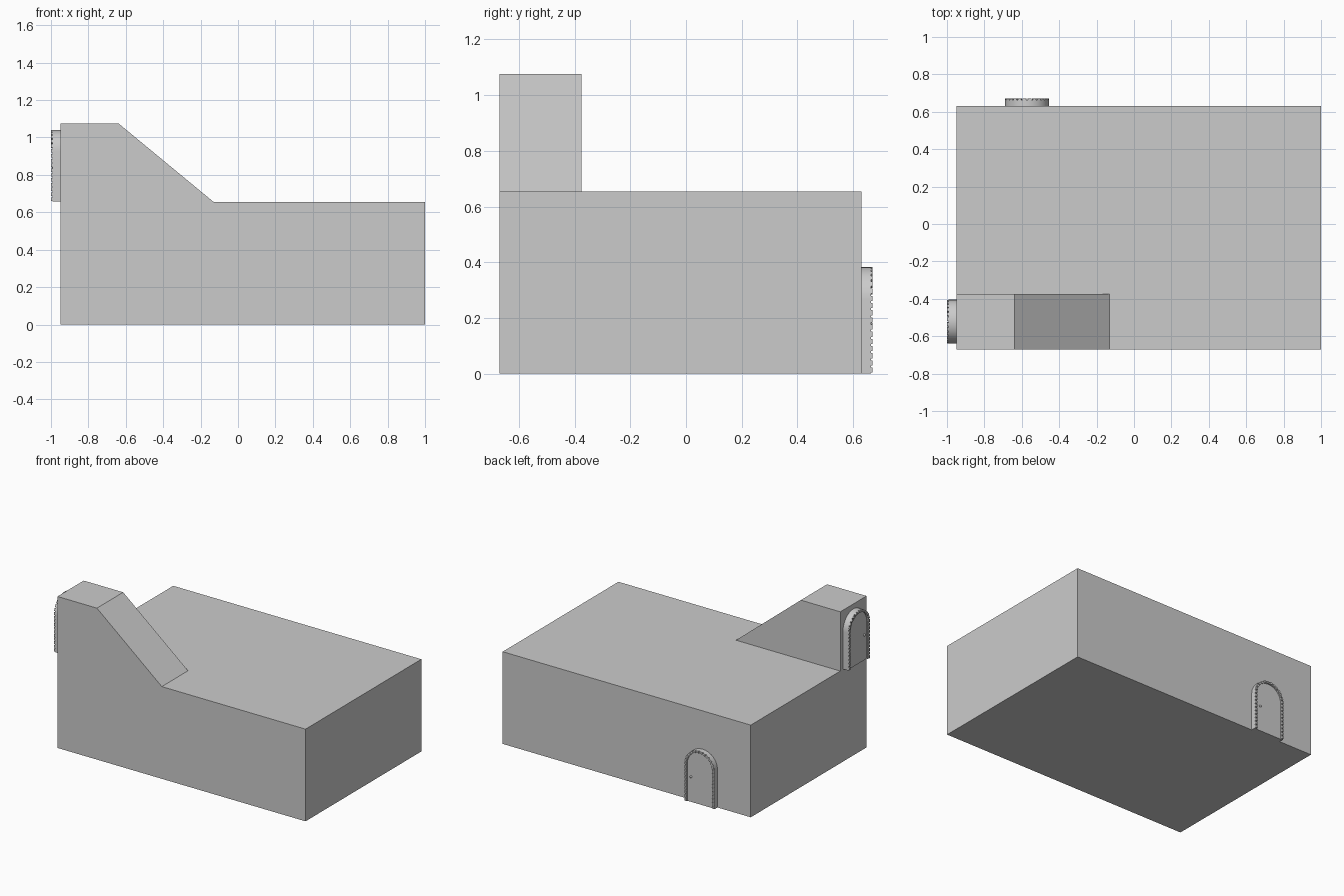
import bpy, bmesh, math
from mathutils import Vector, Matrix

if "Cube" in bpy.data.objects:
    bpy.data.objects.remove(bpy.data.objects["Cube"])


def finish(bm, name, smooth=False):
    bmesh.ops.recalc_face_normals(bm, faces=bm.faces)
    me = bpy.data.meshes.new(name)
    bm.to_mesh(me)
    bm.free()
    ob = bpy.data.objects.new(name, me)
    bpy.context.collection.objects.link(ob)
    if smooth:
        bpy.ops.object.select_all(action='DESELECT')
        bpy.context.view_layer.objects.active = ob
        ob.select_set(True)
        bpy.ops.object.shade_smooth_by_angle(angle=math.radians(35))
    return ob


# Building: low block with a ramped tower at its front left corner
L, R, F, M, B = -0.95, 1.0, -0.67, -0.375, 0.63
ROOF, TOP, RIDGE, FOOT = 0.655, 1.076, -0.64, -0.13
bm = bmesh.new()
coords = [(L, F, 0), (R, F, 0), (R, F, ROOF), (FOOT, F, ROOF), (RIDGE, F, TOP), (L, F, TOP),
          (FOOT, M, ROOF), (RIDGE, M, TOP), (L, M, TOP), (L, M, ROOF),
          (L, B, 0), (R, B, 0), (R, B, ROOF), (L, B, ROOF)]
v = [bm.verts.new(c) for c in coords]
for face in ((0, 1, 2, 3, 4, 5), (3, 4, 7, 6), (4, 5, 8, 7), (6, 7, 8, 9), (0, 5, 8, 9, 13, 10),
             (2, 3, 6, 9, 13, 12), (10, 11, 12, 13), (1, 2, 12, 11), (0, 1, 11, 10)):
    bm.faces.new([v[i] for i in face])
finish(bm, "building")

HALF, HEIGHT = 0.117, 0.383


def arch(half, height, n=20):
    """Outline of a round-headed doorway, from one foot to the other."""
    spring = height - half
    arc = [(half * math.cos(math.pi * i / n), spring + half * math.sin(math.pi * i / n))
           for i in range(n + 1)]
    return [(half, 0)] + arc + [(-half, 0)]


def make_door(prefix, origin, across, out, depth, knob_side):
    origin, across, out = Vector(origin), Vector(across), Vector(out)
    up = Vector((0, 0, 1))

    def place(u, h, w):
        return origin + across * u + up * h + out * w

    # Arched surround
    t, ring_d = 0.016, depth * 0.84
    outer, inner = arch(HALF, HEIGHT), arch(HALF - t, HEIGHT - t)
    bm = bmesh.new()
    sections = []
    for a, b in zip(outer, inner):
        sections.append([bm.verts.new(place(*p, w)) for p, w in
                         ((a, 0), (a, ring_d), (b, ring_d), (b, 0))])
    for s, e in zip(sections, sections[1:]):
        for i in range(4):
            j = (i + 1) % 4
            bm.faces.new((s[i], s[j], e[j], e[i]))
    bm.faces.new(sections[0])
    bm.faces.new(sections[-1])
    finish(bm, prefix + "_surround", True)

    # Recessed door panel
    bm = bmesh.new()
    panel_d = depth * 0.68
    face = bm.faces.new([bm.verts.new(place(*p, panel_d)) for p in inner])
    ext = bmesh.ops.extrude_face_region(bm, geom=[face])
    bmesh.ops.translate(bm, vec=-out * panel_d,
                        verts=[g for g in ext["geom"] if isinstance(g, bmesh.types.BMVert)])
    finish(bm, prefix + "_panel")

    # Small stones spaced evenly along the rim
    bm = bmesh.new()
    half = HALF - t / 2
    leg, arc_len = HEIGHT - HALF, math.pi * (HALF - t / 2)
    total, count = 2 * leg + arc_len, 34
    for i in range(count):
        s = (i + 0.5) * total / count
        if s < leg:
            u, h, ang = half, s, 0
        elif s < leg + arc_len:
            ang = (s - leg) / half
            u, h = half * math.cos(ang), leg + half * math.sin(ang)
        else:
            u, h, ang = -half, total - s, math.pi
        radial = across * math.cos(ang) + up * math.sin(ang)
        along = up * math.cos(ang) - across * math.sin(ang)
        low = depth * 0.7
        rot = Matrix((radial, along, out)).transposed().to_4x4()
        size = Matrix.Diagonal((t * 0.9, total / count * 0.72, depth - low, 1))
        bmesh.ops.create_cube(bm, size=1, matrix=Matrix.Translation(
            place(u, h, (depth + low) / 2)) @ rot @ size)
    finish(bm, prefix + "_rim_stones")

    # Round handle
    bm = bmesh.new()
    bmesh.ops.create_uvsphere(bm, u_segments=12, v_segments=8, radius=0.008,
                              matrix=Matrix.Translation(
                                  place(knob_side * 0.07, 0.18, panel_d + 0.004)))
    finish(bm, prefix + "_knob", True)


# Ground door on the back, tower door on the left
make_door("back_door", (-0.572, B, 0), (1, 0, 0), (0, 1, 0), 0.04, 1)
make_door("tower_door", (L, -0.522, 0.658), (0, 1, 0), (-1, 0, 0), 0.05, -1)
